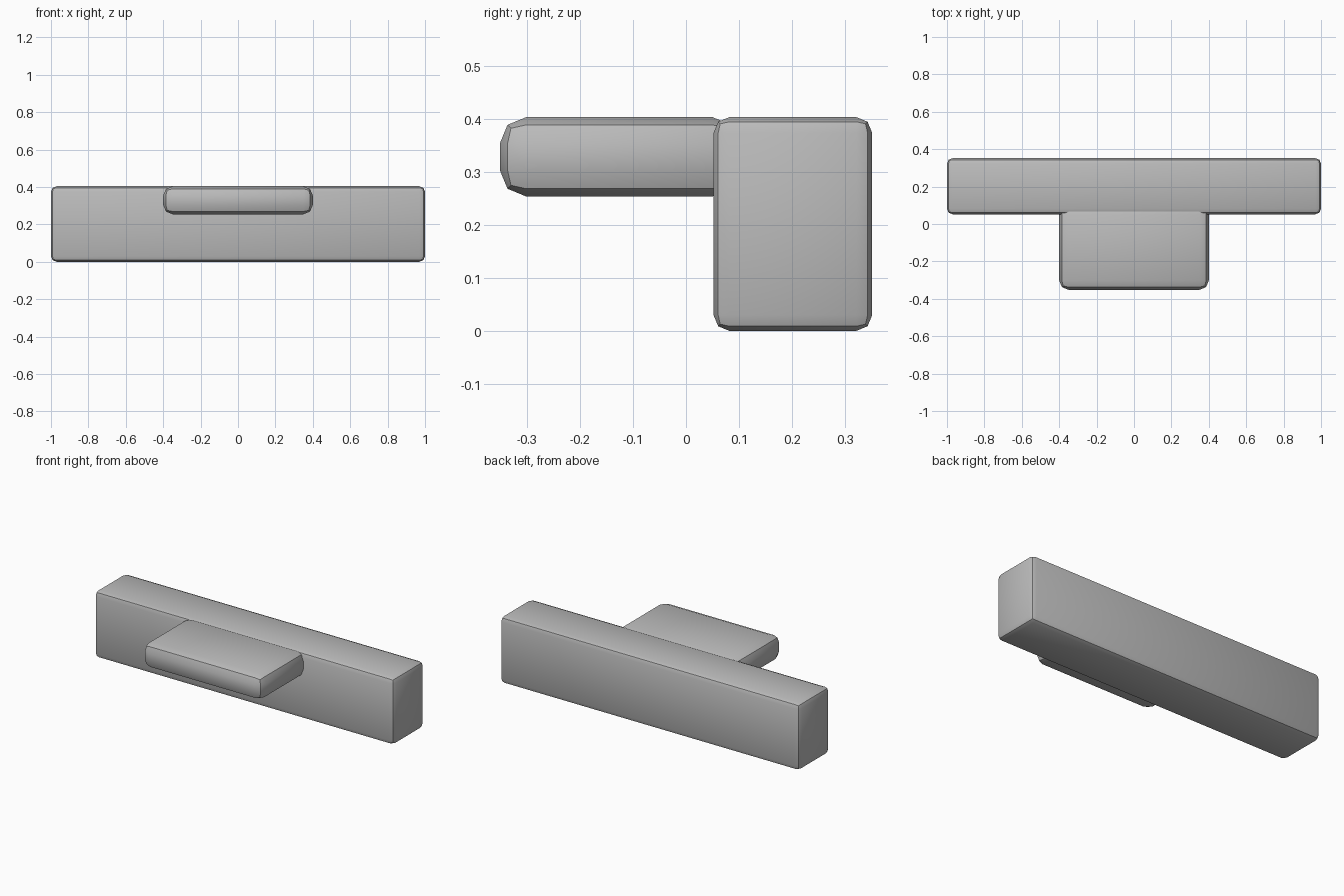
import bpy

# Remove the default object
cube = bpy.data.objects.get("Cube")
if cube:
    bpy.data.objects.remove(cube, do_unlink=True)

GREY = (0.5, 0.5, 0.5, 1.0)
grey = bpy.data.materials.new("plain grey")
grey.use_nodes = True
grey.diffuse_color = GREY
grey.node_tree.nodes["Principled BSDF"].inputs["Base Color"].default_value = GREY


def rounded_box(name, low, high, radius):
    """Box between two corners, with two-step rounded edges."""
    centre = [(a + b) / 2 for a, b in zip(low, high)]
    bpy.ops.mesh.primitive_cube_add(size=1, location=centre)
    box = bpy.context.object
    box.name = name
    box.scale = [b - a for a, b in zip(low, high)]
    bpy.ops.object.transform_apply(location=False, rotation=False, scale=True)
    bevel = box.modifiers.new("rounded edges", 'BEVEL')
    bevel.width = radius
    bevel.segments = 2
    bpy.ops.object.modifier_apply(modifier=bevel.name)
    bpy.ops.object.shade_smooth_by_angle()
    box.data.materials.append(grey)
    return box


# Long upright bar at the back
rounded_box("back_bar", (-1, 0.052, 0), (1, 0.352, 0.404), 0.03)

# Thin ledge sticking out of the front, level with the bar's top
rounded_box("front_ledge", (-0.4, -0.352, 0.254), (0.4, 0.1, 0.404), 0.05)
